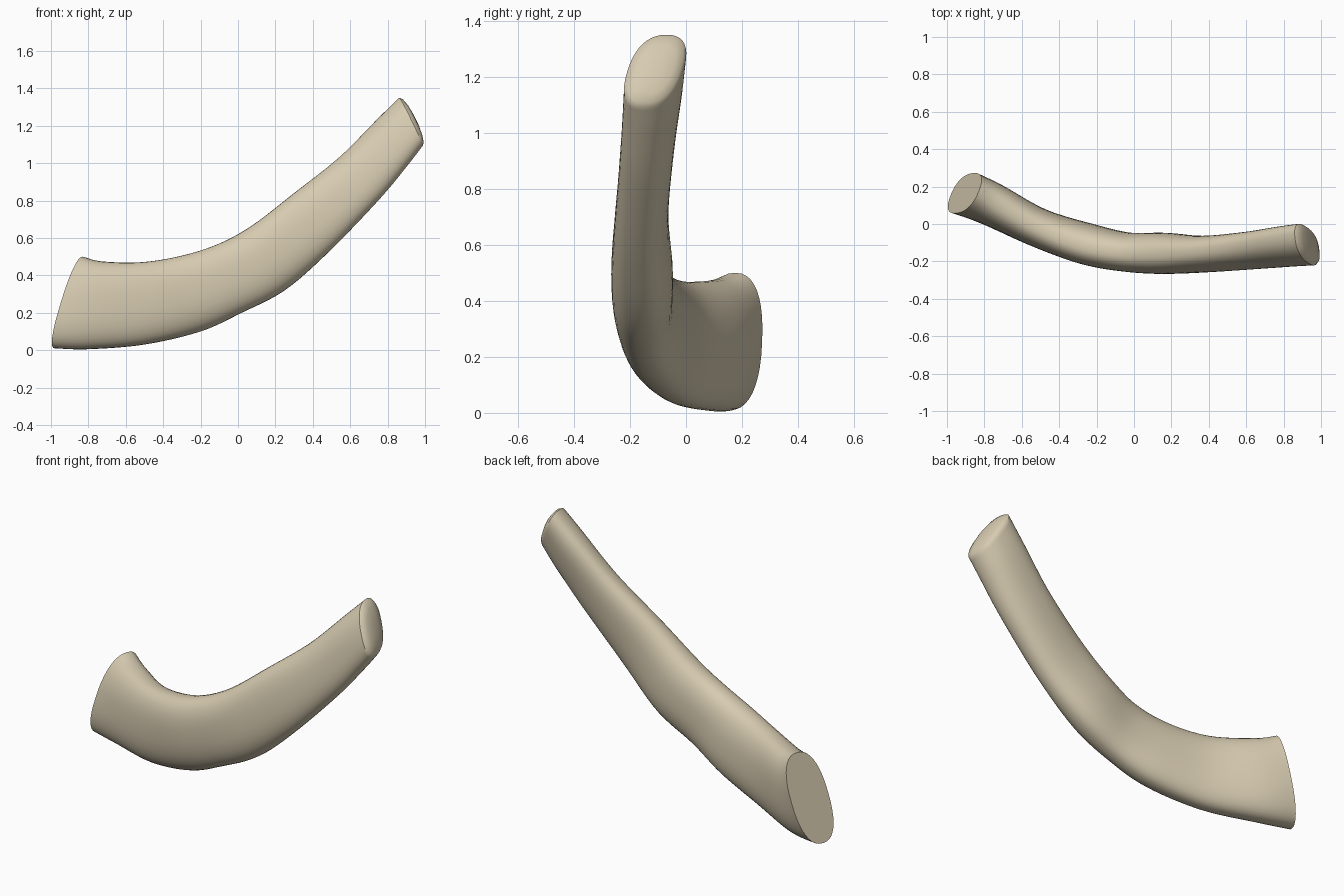
import bpy, bmesh, math
from mathutils import Vector

cube = bpy.data.objects.get("Cube")
if cube:
    bpy.data.objects.remove(cube, do_unlink=True)

# Bone coloured material
bone = bpy.data.materials.new("pale bone")
bone.use_nodes = True
colour = (0.68, 0.6, 0.44, 1)
bone.diffuse_color = colour
bone.node_tree.nodes["Principled BSDF"].inputs["Base Color"].default_value = colour

# Stations: lower edge x, z; upper edge x, z; centre y; half width; sideways lean
stations = [
    (-.98, .01, -.83, .50, .165, .115, .01),
    (-.80, .005, -.73, .475, .107, .115, 0),
    (-.50, .03, -.52, .47, -.02, .105, 0),
    (-.20, .10, -.30, .505, -.107, .11, 0),
    (.02, .20, -.10, .57, -.15, .105, 0),
    (.25, .32, .08, .67, -.157, .11, 0),
    (.48, .52, .30, .84, -.16, .096, .01),
    (.75, .80, .54, 1.03, -.14, .095, .02),
    (.90, .98, .74, 1.23, -.12, .10, .03),
    (.985, 1.09, .86, 1.35, -.11, .10, .04),
]
SIDES, STEPS, POWER = 40, 6, 2.4


def spline(a, b, c, d, t):
    """Smooth blend from b to c."""
    return b + t * (c - a + t * (2*a - 5*b + 4*c - d + t * (3*(b - c) + d - a))) / 2


def smooth_stations(rows):
    result = []
    last = len(rows) - 1
    for i in range(last):
        near = [rows[max(i - 1, 0)], rows[i], rows[i + 1], rows[min(i + 2, last)]]
        for k in range(STEPS):
            result.append([spline(*vals, k / STEPS) for vals in zip(*near)])
    return result + [list(rows[-1])]


def rounded(value):
    return math.copysign(abs(value) ** (2 / POWER), value)


rows = smooth_stations(stations)
centres = [Vector(((r[0] + r[2]) / 2, r[4], (r[1] + r[3]) / 2)) for r in rows]
bm = bmesh.new()
rings = []

# Curved body: rounded sections swept along the arc
for i, (row, centre) in enumerate(zip(rows, centres)):
    along = centres[min(i + 1, len(rows) - 1)] - centres[max(i - 1, 0)]
    across = Vector((-along.y, along.x, 0)).normalized() * row[5]
    up = Vector(((row[2] - row[0]) / 2, row[6], (row[3] - row[1]) / 2))
    ring = []
    for k in range(SIDES):
        angle = math.tau * k / SIDES
        offset = across * rounded(math.cos(angle)) + up * rounded(math.sin(angle))
        ring.append(bm.verts.new(centre + offset))
    rings.append(ring)

# Upper end: gently domed cap
outward = across.cross(up).normalized()
if outward.x < 0:
    outward.negate()
for scale, bulge in ((.9, .014), (.65, .024), (.3, .03)):
    rings.append([bm.verts.new(centre + (v.co - centre) * scale + outward * bulge)
                  for v in ring])

for first, second in zip(rings, rings[1:]):
    for k in range(SIDES):
        n = (k + 1) % SIDES
        bm.faces.new((first[k], first[n], second[n], second[k]))

# Lower end: flat cut face
bm.faces.new(rings[0])
bm.faces.new(rings[-1])
bmesh.ops.recalc_face_normals(bm, faces=bm.faces)

mesh = bpy.data.meshes.new("curved_bone")
bm.to_mesh(mesh)
bm.free()
mesh.materials.append(bone)
body = bpy.data.objects.new("curved_bone", mesh)
bpy.context.collection.objects.link(body)
bpy.context.view_layer.objects.active = body
body.select_set(True)
bpy.ops.object.shade_smooth_by_angle(angle=math.radians(40))
